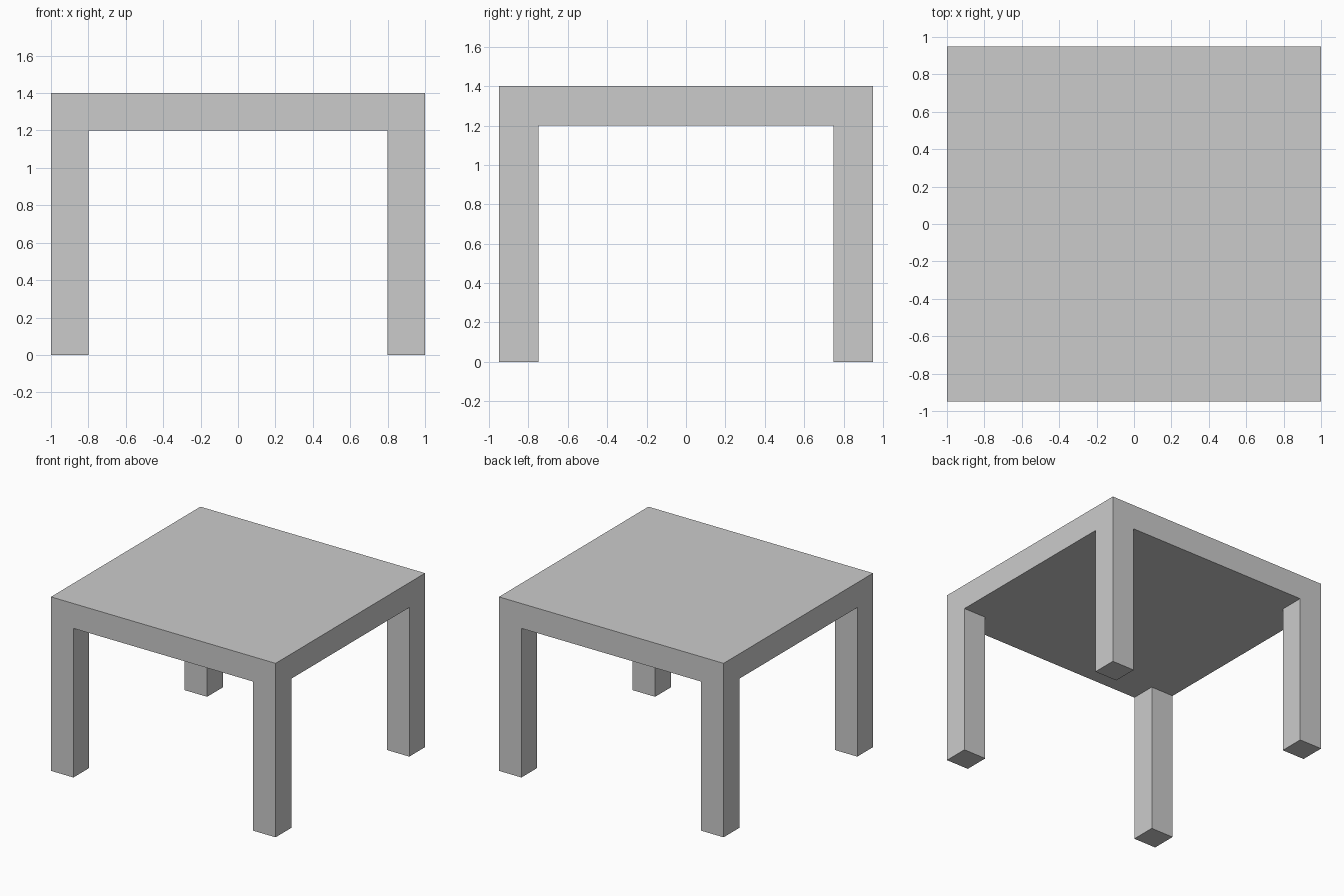
import bpy, bmesh
from mathutils import Matrix, Vector

if "Cube" in bpy.data.objects:
    bpy.data.objects.remove(bpy.data.objects["Cube"])

HALF_X, HALF_Y = 1.0, 0.95
LEG = 0.2
TOP_Z, UNDER_Z = 1.4, 1.2

bm = bmesh.new()

# Tabletop slab
slab = Matrix.Translation((0, 0, (TOP_Z + UNDER_Z) / 2)) @ Matrix.Diagonal(
    (HALF_X * 2, HALF_Y * 2, TOP_Z - UNDER_Z, 1))
bmesh.ops.create_cube(bm, size=1, matrix=slab)

# Cuts marking the leg widths
for axis, half in ((Vector((1, 0, 0)), HALF_X), (Vector((0, 1, 0)), HALF_Y)):
    for side in (-1, 1):
        bmesh.ops.bisect_plane(bm, geom=bm.verts[:] + bm.edges[:] + bm.faces[:],
                               plane_co=axis * side * (half - LEG), plane_no=axis)

# Legs pulled down from the four underside corners
bm.normal_update()
corners = []
for f in bm.faces:
    c = f.calc_center_median()
    if f.normal.z < -0.9 and abs(c.x) > HALF_X - LEG and abs(c.y) > HALF_Y - LEG:
        corners.append(f)
feet = bmesh.ops.extrude_discrete_faces(bm, faces=corners)["faces"]
for f in feet:
    bmesh.ops.translate(bm, verts=f.verts[:], vec=(0, 0, -UNDER_Z))

bmesh.ops.remove_doubles(bm, verts=bm.verts[:], dist=1e-5)
bmesh.ops.recalc_face_normals(bm, faces=bm.faces[:])

mesh = bpy.data.meshes.new("table")
bm.to_mesh(mesh)
bm.free()
bpy.context.collection.objects.link(bpy.data.objects.new("table", mesh))
